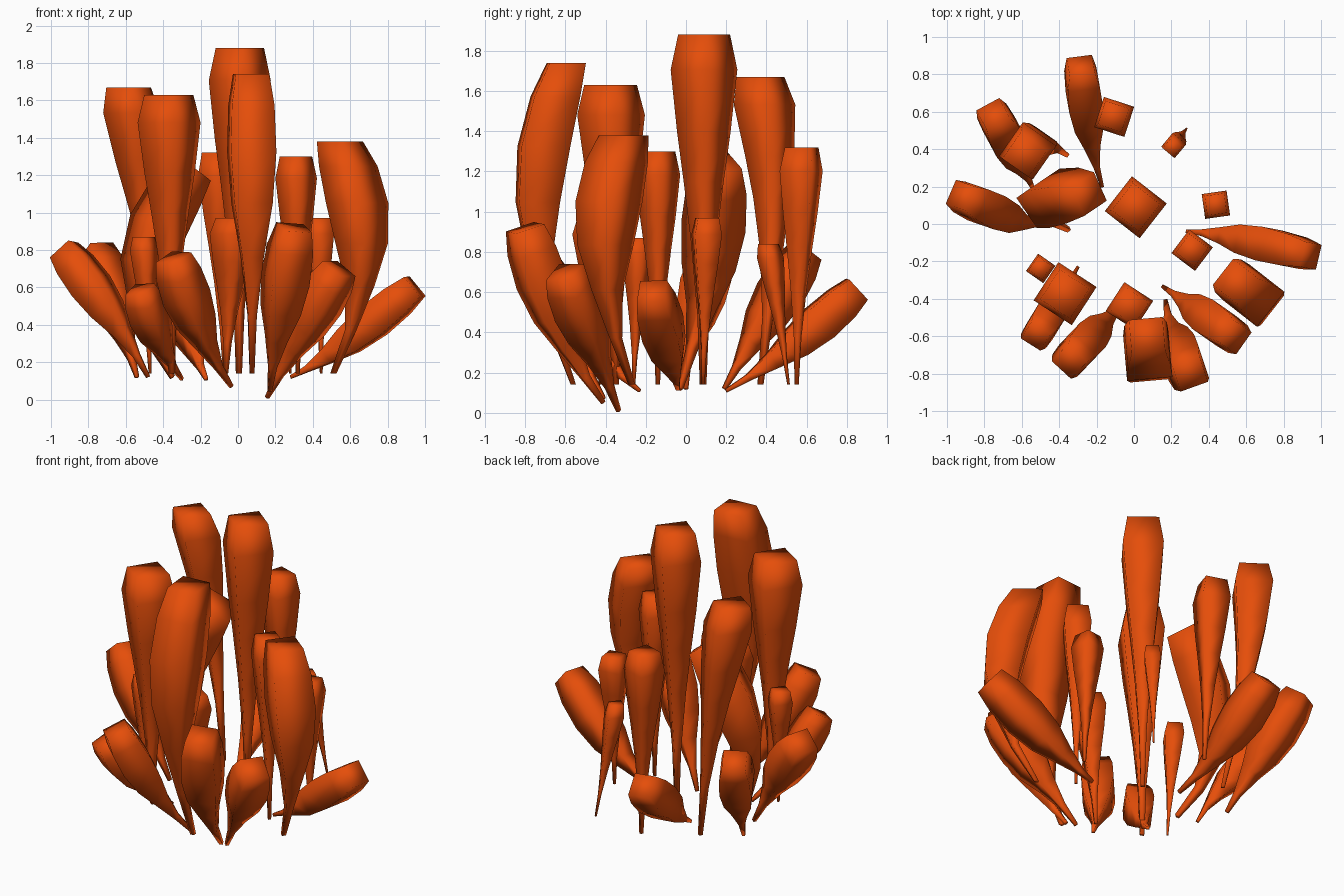
import bpy, bmesh, math
from mathutils import Vector

if "Cube" in bpy.data.objects:
    bpy.data.objects.remove(bpy.data.objects["Cube"])

orange = bpy.data.materials.new("burnt orange")
orange.diffuse_color = (0.79, 0.076, 0.003, 1)
orange.use_nodes = True
orange.node_tree.nodes["Principled BSDF"].inputs["Base Color"].default_value = orange.diffuse_color

# width profiles along a tube: (position, share of the largest radius)
SLIM = [(0, .1), (.2, .18), (.41, .38), (.58, .6), (.72, .8), (.9, 1), (1, .78)]
FULL = [(0, .1), (.2, .19), (.4, .47), (.58, .84), (.75, 1), (.9, .94), (1, .74)]


def tube(name, base, mid, tip, radius, angle, profile, flat):
    """Four-sided tapering tube on a curve through base, mid (at 0.6) and tip."""
    a, m, b = Vector(base), Vector(mid), Vector(tip)
    k = 0.6

    def point(t):
        return (a * ((t - k) * (t - 1) / k) + m * (t * (t - 1) / (k * (k - 1)))
                + b * (t * (t - k) / (1 - k)))

    bm = bmesh.new()
    rings = []
    for t, share in profile:
        axis = Vector((0, 0, 1)) if flat else (point(t + .01) - point(t - .01)).normalized()
        if flat:
            u = Vector((1, 0, 0))
        else:
            out = b - a
            u = Vector((-out.y, out.x, 0)).normalized()
            u = (u - axis * u.dot(axis)).normalized()
        v = axis.cross(u)
        ring = []
        for i in range(4):
            th = math.radians(angle + 90 * i)
            ring.append(bm.verts.new(point(t) + (u * math.cos(th) + v * math.sin(th)) * radius * share))
        rings.append(ring)
    for lo, hi in zip(rings, rings[1:]):
        for i in range(4):
            j = (i + 1) % 4
            bm.faces.new((lo[i], lo[j], hi[j], hi[i]))
    bm.faces.new(rings[-1])
    bm.faces.new(rings[0][::-1])
    bmesh.ops.recalc_face_normals(bm, faces=bm.faces)
    for f in bm.faces:
        f.smooth = True
    me = bpy.data.meshes.new(name)
    bm.to_mesh(me)
    bm.free()
    me.materials.append(orange)
    bpy.context.collection.objects.link(bpy.data.objects.new(name, me))


# straight upright tubes: base x, y, top x, y, height, radius, turn
UPRIGHT = [
    (.005, .085, .01, .09, 1.88, .167, 7),
    (-.065, -.42, -.02, -.44, .97, .13, 12),
    (-.355, -.35, -.37, -.375, 1.63, .172, 12),
    (-.07, .55, -.11, .575, 1.32, .12, 27),
    (.28, .51, .205, .41, .84, .067, 5),
    (.445, .085, .437, .105, .97, .095, 53),
    (.32, -.14, .31, -.14, 1.30, .112, 8),
    (-.47, -.26, -.502, -.235, .87, .08, 10),
]
for i, (bx, by, tx, ty, h, r, turn) in enumerate(UPRIGHT):
    base, tip = Vector((bx, by, .14)), Vector((tx, ty, h))
    tube(f"upright_tube_{i + 1}", base, base.lerp(tip, .6), tip, r, turn, SLIM, True)

# bowed tubes with level tops
BOWED = [
    ((.075, -.56, .14), (.075, -.735, 1.08), (.07, -.595, 1.74), .172, 50, FULL),
    ((-.36, .37, .14), (-.51, .425, 1.1), (-.585, .37, 1.67), .155, 10, SLIM),
    ((.51, -.27, .14), (.66, -.40, .86), (.545, -.31, 1.38), .168, 7, FULL),
]
for i, spec in enumerate(BOWED):
    tube(f"bowed_tube_{i + 1}", *spec, True)

# leaning tubes fanning outward from the base
LEANING = [
    ((.28, -.04, .12), (.61, -.09, .33), (.945, -.17, .605), .13, 45),
    ((.155, -.335, .01), (.37, -.485, .40), (.54, -.605, .70), .135, 45),
    ((.17, -.41, .05), (.23, -.66, .5), (.30, -.80, .92), .147, 45),
    ((-.035, -.41, .07), (-.23, -.60, .43), (-.345, -.735, .76), .133, 45),
    ((-.30, -.23, .11), (-.44, -.47, .36), (-.525, -.60, .59), .115, 45),
    ((-.48, 0, .12), (-.71, .05, .5), (-.93, .155, .80), .132, 45),
    ((-.54, .19, .12), (-.65, .40, .48), (-.755, .59, .80), .132, 45),
    ((-.17, .2, .11), (-.25, .56, .36), (-.285, .85, .615), .13, 45),
    ((-.35, -.03, .12), (-.49, .115, .75), (-.24, .16, 1.24), .165, 20),
]
for i, spec in enumerate(LEANING):
    tube(f"leaning_tube_{i + 1}", *spec, FULL, False)
